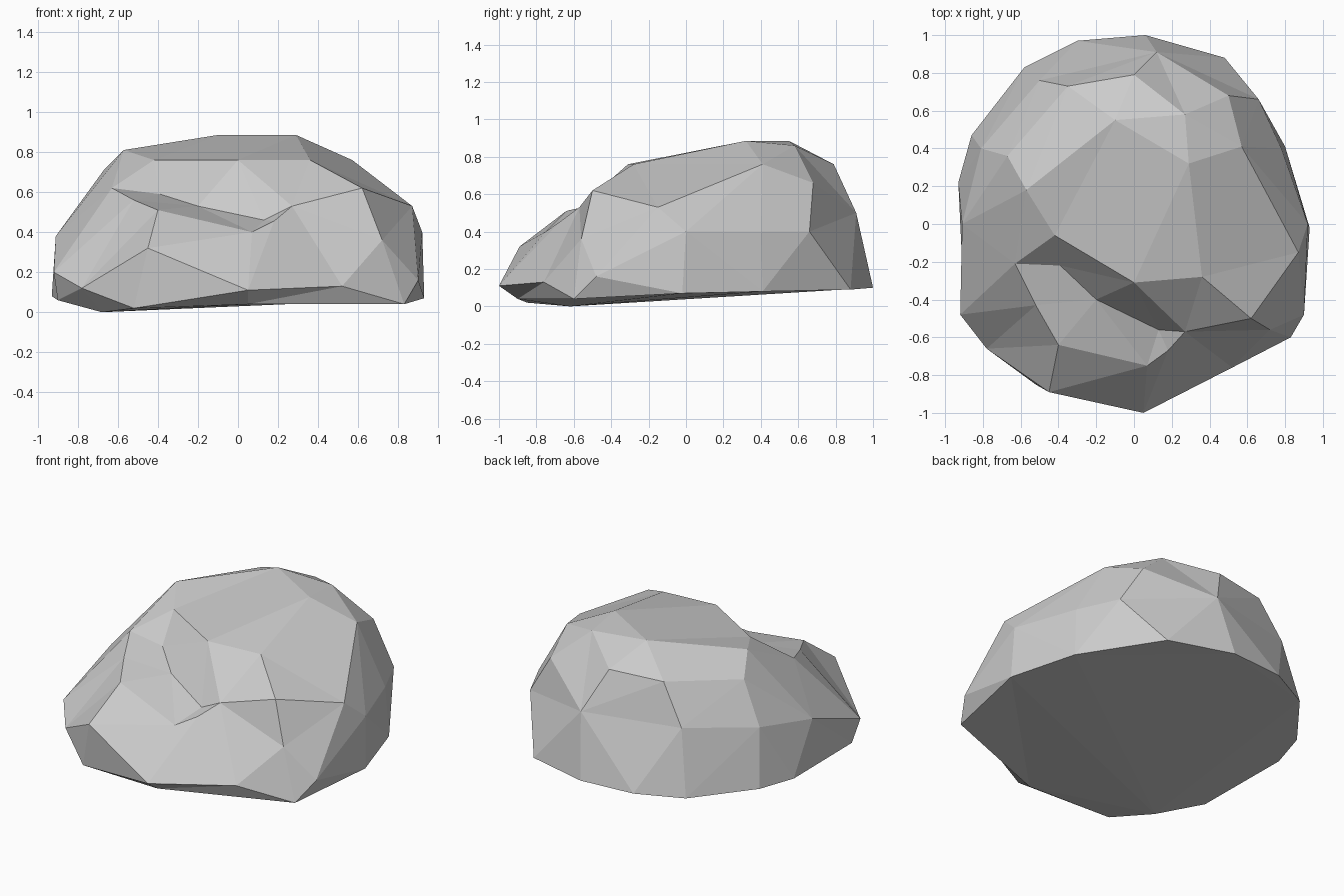
import bpy, bmesh
from mathutils import Vector

# Flat underside rim, counted round from the back
base = [(.06, 1, .1), (.48, .88, .09), (.8, .41, .08),
        (.93, -.02, .07), (.83, -.6, .04),
        (.05, -.9, .04), (-.52, -.85, .02), (-.68, -.62, 0), (-.9, -.42, .06),
        (-.93, .22, .08), (-.86, .47, .09), (-.58, .83, .09), (-.3, .97, .1)]
# Steep flanks
flank = [(.92, 0, .4), (.9, -.48, .16), (.52, -.76, .13), (.72, -.56, .36),
         (.05, -1, .11), (-.78, -.66, .12), (-.92, -.48, .2), (-.45, -.89, .32),
         (-.91, 0, .38), (-.81, .4, .45), (-.5, .76, .5),
         (.12, .91, .5), (.66, .66, .4), (.78, .4, .4)]
# Front shelf and the crease behind it
shelf = [(.87, -.15, .53), (.62, -.5, .62), (.27, -.57, .53), (.18, -.67, .455),
         (.07, -.75, .4), (-.4, -.64, .51), (-.52, -.43, .56),
         (-.63, -.21, .62), (-.39, -.22, .59), (-.2, -.4, .53), (.13, -.56, .46)]
# Sloping crown
crown = [(0, -.31, .76), (.36, -.28, .76), (-.42, -.06, .76), (-.57, .18, .81),
         (-.1, .55, .885), (.29, .32, .885), (.27, .58, .86), (.57, .41, .76),
         (.5, .68, .66), (0, .79, .76), (-.35, .73, .75), (-.67, .36, .71)]

# Skin the points on a sphere, then move them to their true places,
# so that the dents in the rock are kept
core = Vector((0, -.05, .3))
bm = bmesh.new()
target = {}
for p in base + flank + shelf + crown:
    v = bm.verts.new((Vector(p) - core).normalized())
    target[v] = Vector(p)
bmesh.ops.convex_hull(bm, input=list(bm.verts))
for v in bm.verts:
    v.co = target[v]
bmesh.ops.recalc_face_normals(bm, faces=list(bm.faces))

mesh = bpy.data.meshes.new("boulder")
bm.to_mesh(mesh)
bm.free()
boulder = bpy.data.objects.new("boulder", mesh)
bpy.context.collection.objects.link(boulder)
